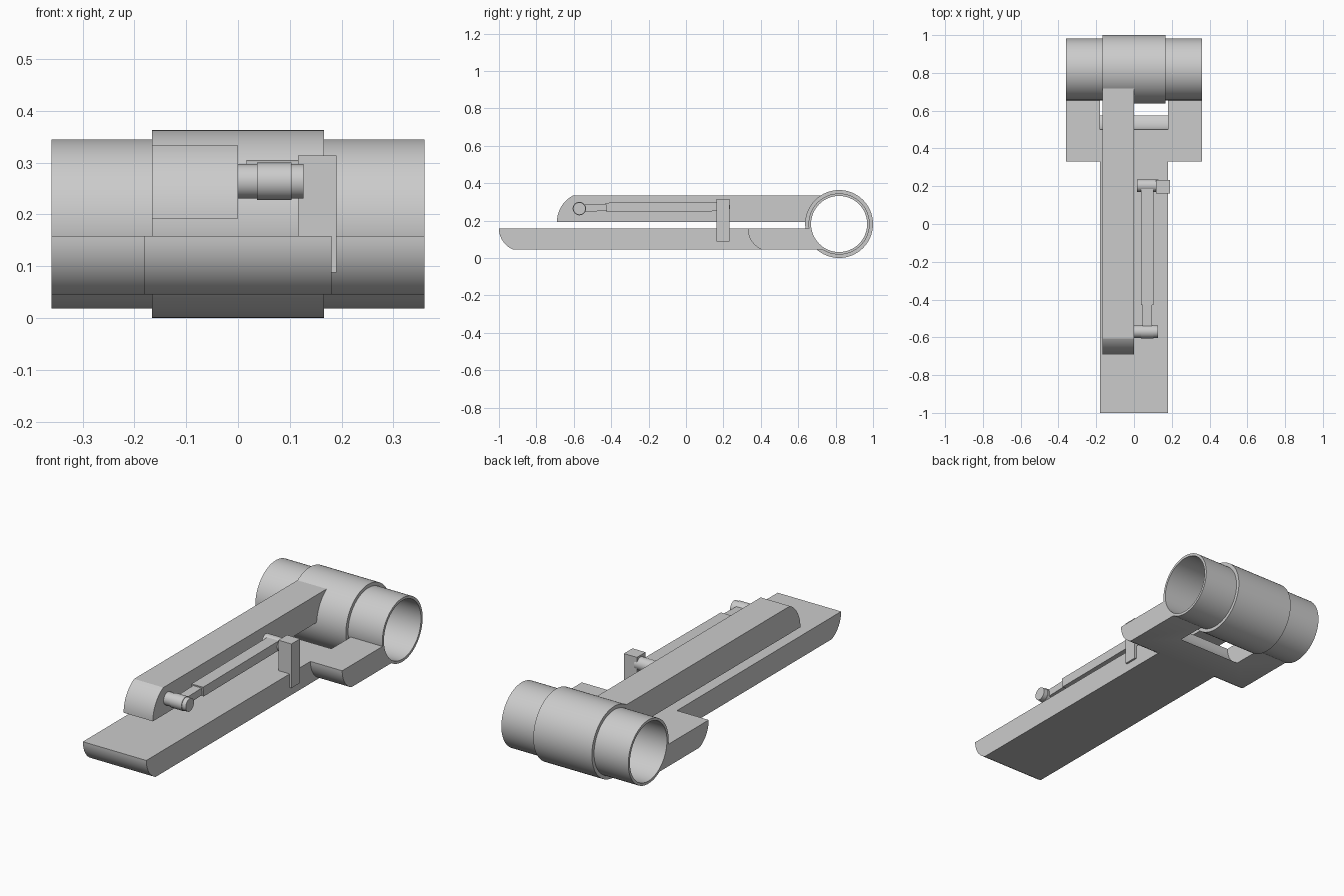
import bpy, bmesh
from math import sin, cos, pi, sqrt, asin

if "Cube" in bpy.data.objects:
    bpy.data.objects.remove(bpy.data.objects["Cube"])

CY, CZ = 0.8185, 0.1815          # tube axis


def finish(name, bm):
    bmesh.ops.remove_doubles(bm, verts=bm.verts, dist=1e-5)
    bmesh.ops.recalc_face_normals(bm, faces=bm.faces)
    me = bpy.data.meshes.new(name)
    bm.to_mesh(me)
    bm.free()
    ob = bpy.data.objects.new(name, me)
    bpy.context.collection.objects.link(ob)
    return ob


def prism(name, profile, x0, x1):
    """Extrude a (y, z) outline along x."""
    bm = bmesh.new()
    f = bm.faces.new([bm.verts.new((x0, y, z)) for y, z in profile])
    r = bmesh.ops.extrude_face_region(bm, geom=[f])
    bmesh.ops.translate(bm, vec=(x1 - x0, 0, 0),
                        verts=[v for v in r['geom'] if isinstance(v, bmesh.types.BMVert)])
    return finish(name, bm)


def lathe(name, profile, y, z, closed=False, n=64):
    """Revolve an (x, radius) outline about an x-parallel axis."""
    bm = bmesh.new()
    vs = [bm.verts.new((x, y, z + r)) for x, r in profile]
    es = [bm.edges.new(p) for p in zip(vs, vs[1:] + vs[:1])][:None if closed else -1]
    bmesh.ops.spin(bm, geom=vs + es, cent=(0, y, z), axis=(1, 0, 0), angle=2 * pi, steps=n)
    return finish(name, bm)


def nose(y, z0, z1, off, n=14):
    """Rounded end: vertical at z0, curving back by off at z1."""
    h = z1 - z0
    R = (h * h + off * off) / (2 * off)
    a = asin(abs(h) / R)
    s = 1 if h > 0 else -1
    return [(y + R - R * cos(a * i / n), z0 + s * R * sin(a * i / n)) for i in range(n + 1)]


def saddle(r, z0, z1, n=14):
    """Rear end following the tube at radius r."""
    zs = [z0 + (z1 - z0) * i / n for i in range(n + 1)]
    return [(CY - sqrt(r * r - (z - CZ) ** 2), z) for z in zs]


def cut(ob, cutter):
    m = ob.modifiers.new('cut', 'BOOLEAN')
    m.operation = 'DIFFERENCE'
    m.solver = 'EXACT'
    m.object = cutter
    bpy.context.view_layer.objects.active = ob
    bpy.ops.object.modifier_apply(modifier=m.name)
    bpy.data.objects.remove(cutter)


ZB, ZT = 0.045, 0.158
# T-shaped base plate: full-width slab, sides and rear window cut away
base = prism('base_plate', nose(-1, ZT, ZB, 0.075) + saddle(0.157, ZB, ZT), -0.36, 0.36)
edge = nose(0.33, ZT, ZB, 0.075)
side = [(0.33, 0.3)] + edge + [(0.405, -0.1), (-1.2, -0.1), (-1.2, 0.3)]
for x0, x1 in ((0.18, 0.5), (-0.5, -0.18)):
    cut(base, prism('side_cutter', side, x0, x1))
window = [(0.5, 0.3)] + nose(0.5, ZT, ZB, 0.075) + [(0.575, -0.1), (1.2, -0.1), (1.2, 0.3)]
cut(base, prism('window_cutter', window, -0.18, 0.18))

# pivot tube and rotating sleeve
lathe('pivot_tube', [(-0.36, 0.15), (-0.36, 0.1635), (0.36, 0.1635), (0.36, 0.15)], CY, CZ, True)
lathe('sleeve', [(-0.166, 0.161), (-0.166, 0.1815), (0.166, 0.1815), (0.166, 0.161)], CY, CZ, True)

# upper lever
lever = nose(-0.69, 0.192, 0.333, 0.085)
prism('lever', lever + saddle(0.176, 0.333, 0.192), -0.166, 0)

# strut between lever and base
lathe('front_pin', [(-0.01, 0), (-0.01, 0.033), (0.126, 0.033), (0.126, 0)], -0.57, 0.264, n=40)
lathe('front_pin_collar', [(0.037, 0.03), (0.037, 0.036), (0.103, 0.036), (0.103, 0.03)],
      -0.57, 0.264, True, 40)
prism('strut_rod', [(-0.56, 0.247), (-0.40, 0.252), (-0.40, 0.289), (-0.56, 0.285)], 0.046, 0.094)
prism('strut_body', [(-0.425, 0.246), (0.19, 0.25), (0.19, 0.299), (-0.43, 0.295)], 0.037, 0.103)
lathe('rear_pin', [(0.016, 0), (0.016, 0.033), (0.13, 0.033), (0.13, 0)], 0.203, 0.272, n=40)

# bracket block holding the rear pin
prism('bracket', [(0.162, 0.088), (0.232, 0.088), (0.232, 0.314), (0.162, 0.314)], 0.116, 0.19)

bpy.ops.object.select_all(action='SELECT')
bpy.context.view_layer.objects.active = base
bpy.ops.object.shade_smooth_by_angle(angle=0.5)
